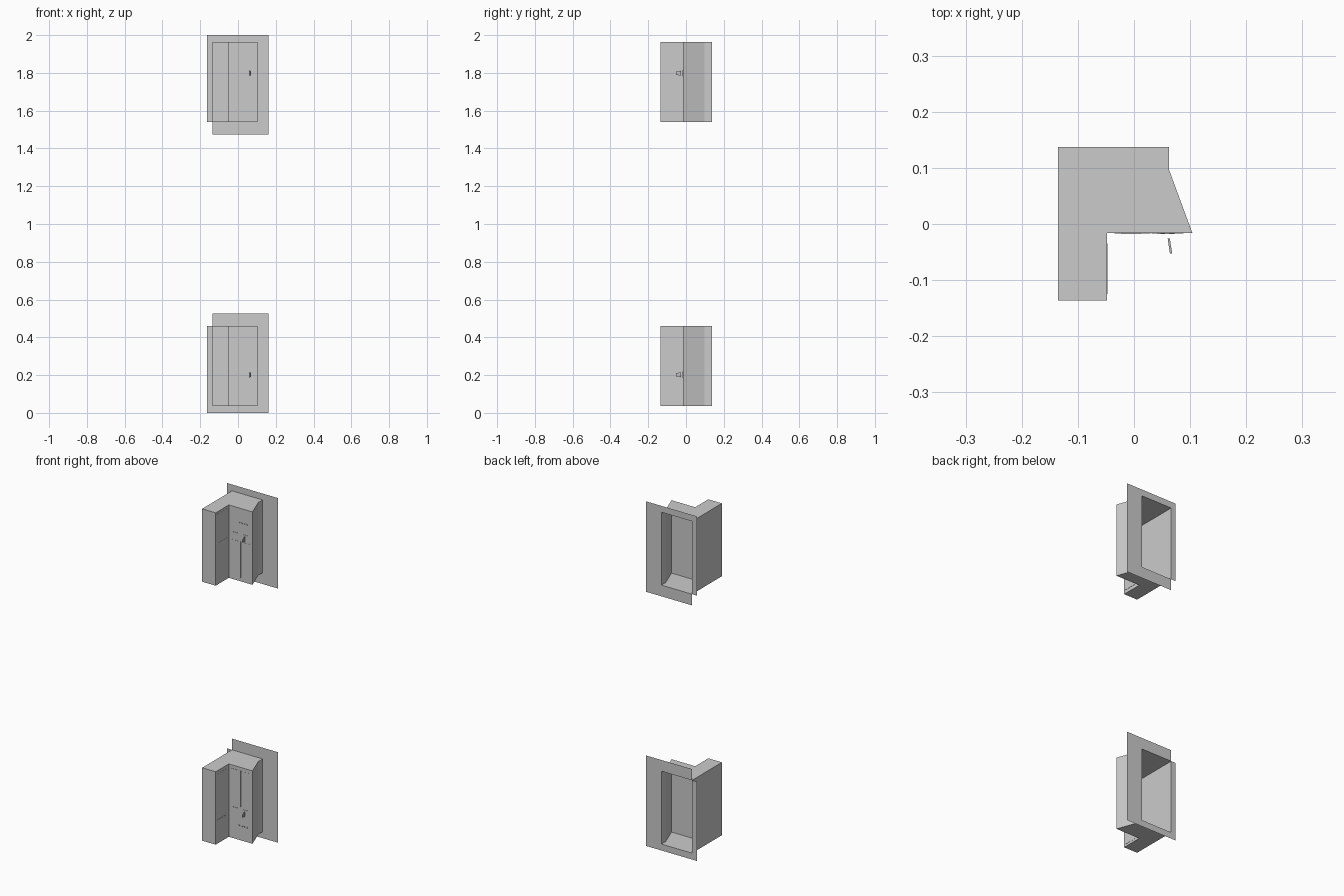
import bpy, bmesh

if "Cube" in bpy.data.objects:
    bpy.data.objects.remove(bpy.data.objects["Cube"])

# Everything is built as the upper unit, relative to z = 1, then mirrored downwards
B, T = 0.54, 0.963          # body bottom / top above the mirror plane
FRONT, LEG, BACK = -0.016, -0.136, 0.137


def finish(name, bm):
    mesh = bpy.data.meshes.new(name)
    bm.to_mesh(mesh)
    bm.free()
    ob = bpy.data.objects.new(name, mesh)
    bpy.context.collection.objects.link(ob)
    ob.location.z = 1
    mod = ob.modifiers.new("mirror", 'MIRROR')
    mod.use_axis = (False, False, True)
    mod.use_mirror_merge = False
    return ob


def boxes(name, items):
    bm = bmesh.new()
    for x0, x1, y0, y1, z0, z1 in items:
        vs = bmesh.ops.create_cube(bm, size=1)["verts"]
        for v in vs:
            v.co.x = x1 if v.co.x > 0 else x0
            v.co.y = y1 if v.co.y > 0 else y0
            v.co.z = z1 if v.co.z > 0 else z0
    return finish(name, bm)


# Stepped hollow body, open at the back
outline = [(-0.135, BACK), (-0.135, LEG), (-0.048, LEG), (-0.048, FRONT),
           (0.104, FRONT), (0.062, 0.098), (0.062, BACK)]
bm = bmesh.new()
lo = [bm.verts.new((x, y, B)) for x, y in outline]
hi = [bm.verts.new((x, y, T)) for x, y in outline]
for i in range(len(outline) - 1):
    bm.faces.new((lo[i], lo[i + 1], hi[i + 1], hi[i]))
bm.faces.new(hi)
bm.faces.new(lo[::-1])
finish("housing_shell", bm)

# Sheet flange around the back opening, with one notched corner
xs = [-0.165, -0.135, 0.062, 0.161]
zs = [0.475, B, T, 1.0]
bm = bmesh.new()
grid = [[bm.verts.new((x, BACK, z)) for z in zs] for x in xs]
for i in range(3):
    for j in range(3):
        if (i, j) not in ((1, 1), (0, 0)):
            bm.faces.new((grid[i][j], grid[i + 1][j], grid[i + 1][j + 1], grid[i][j + 1]))
bmesh.ops.delete(bm, geom=[v for v in bm.verts if not v.link_faces], context='VERTS')
finish("back_flange", bm)

# Shallow panels on the front face and on the inner side of the leg
t = 0.001
boxes("front_panels", [(-0.035, 0.029, FRONT - t, FRONT, 0.56, 0.77),
                       (0.031, 0.088, FRONT - t, FRONT, 0.56, 0.77)])
boxes("side_panels", [(-0.048, -0.048 + t, -0.125, -0.035, z0, z1)
                      for z0, z1 in ((0.56, 0.78), (0.825, 0.95))])

# Button plate, lever plate and row of small indicators
boxes("switch_plates", [(-0.022, 0.012, FRONT - 0.002, FRONT, 0.78, 0.816),
                        (0.042, 0.072, FRONT - 0.002, FRONT, 0.78, 0.816)])
boxes("indicators", [(0.015 + 0.016 * i, 0.023 + 0.016 * i, FRONT - t, FRONT, 0.876, 0.882)
                     for i in range(4)])

# Thin lever with a slight sideways lean
lever = boxes("lever", [(0.060, 0.064, -0.053, -0.026, 0.785, 0.812)])
for v in lever.data.vertices:
    if v.co.y < -0.04:
        v.co.x += 0.004
        v.co.z = 0.79 + (v.co.z - 0.785) * 0.6
